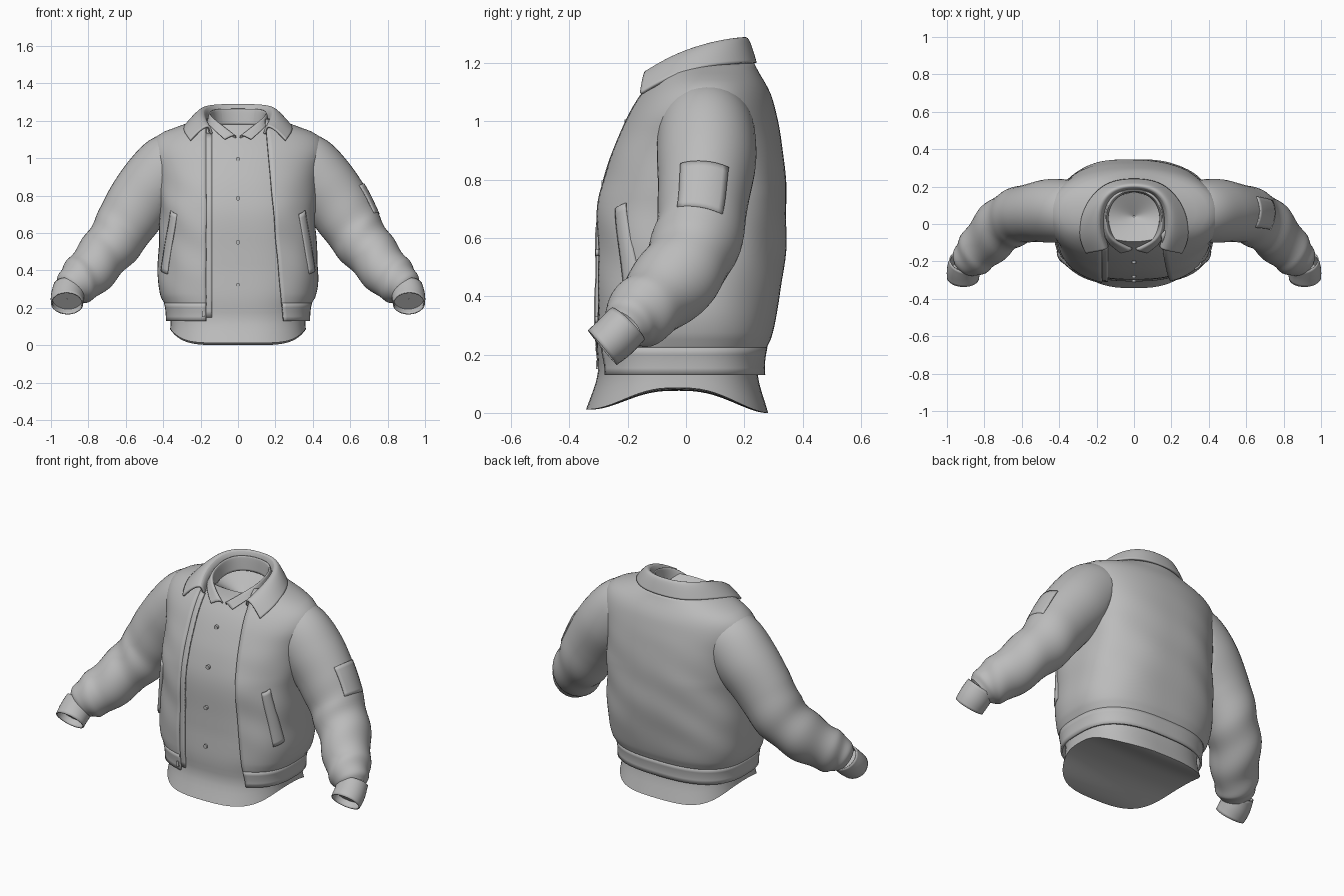
import bpy, bmesh, math
from mathutils import Vector

if "Cube" in bpy.data.objects:
    bpy.data.objects.remove(bpy.data.objects["Cube"])

cloth = bpy.data.materials.new("plain_grey_cloth")
cloth.use_nodes = True
cloth.diffuse_color = (0.5, 0.5, 0.5, 1)
cloth.node_tree.nodes["Principled BSDF"].inputs["Base Color"].default_value = (0.5, 0.5, 0.5, 1)

# Torso outline: height, half width, front y, back y
TORSO = [(0, .39, -.345, .30), (.13, .378, -.308, .264), (.22, .386, -.315, .27),
         (.26, .408, -.318, .288), (.35, .423, -.318, .307), (.5, .418, -.316, .33),
         (.7, .41, -.312, .337), (.85, .42, -.277, .332), (.95, .44, -.238, .32),
         (1.03, .46, -.2, .303), (1.09, .448, -.163, .286), (1.13, .405, -.132, .266),
         (1.165, .315, -.118, .245), (1.21, .19, -.10, .222)]
# Sleeve: step, centre x y z, outward radius, side radius
SLEEVE = [(0, .28, .07, 1.0, .155, .155), (1, .36, .07, .95, .185, .168),
          (2, .45, .07, .86, .183, .17), (3, .54, .06, .745, .172, .157),
          (4, .63, .04, .6, .155, .15), (5, .72, -.02, .48, .14, .145),
          (6, .81, -.12, .375, .13, .125), (7, .872, -.185, .32, .11, .105),
          (8, .902, -.215, .288, .078, .074)]
CUFF = [(0, .902, -.2, .305, .083, .076), (1, .912, -.244, .26, .085, .077),
        (2, .914, -.287, .224, .083, .074)]


def spline(keys, u):
    """Smooth interpolation of key rows; the first column is the parameter."""
    last = len(keys) - 1
    i = max(k for k in range(last) if k == 0 or keys[k][0] <= u)
    a, b = keys[i], keys[i + 1]
    p, q = keys[max(i - 1, 0)], keys[min(i + 2, last)]
    d = b[0] - a[0]
    s = (u - a[0]) / d
    out = []
    for c in range(1, len(a)):
        m0 = (b[c] - p[c]) / (b[0] - p[0]) * d
        m1 = (q[c] - a[c]) / (q[0] - a[0]) * d
        out.append((2*s**3 - 3*s*s + 1) * a[c] + (s**3 - 2*s*s + s) * m0
                   + (3*s*s - 2*s**3) * b[c] + (s**3 - s*s) * m1)
    return out


def power(v, e):
    return math.copysign(abs(v) ** e, v)


def roundness(z):
    return .74 + .24 * min(1, max(0, (z - .75) / .35))


def torso(t, z, off=0.0):
    """Point on the body; t runs from the front centre towards +x."""
    w, yf, yb = spline(TORSO, z)
    e = roundness(z)
    return Vector(((w + off) * power(math.sin(t), e),
                   (yf + yb) / 2 - ((yb - yf) / 2 + off) * power(math.cos(t), e), z))


def angle_at(x, z):
    w = spline(TORSO, z)[0]
    return math.copysign(math.asin(min(1, abs(x) / w) ** (1 / roundness(z))), x)


def tube(keys, u, a, off=0.0):
    """Point on a sleeve-like tube; a = 0 faces outward."""
    x, y, z, rn, rs = spline(keys, u)
    h = .05
    lo, hi = max(u - h, 0), min(u + h, keys[-1][0])
    tan = (Vector(spline(keys, hi)[:3]) - Vector(spline(keys, lo)[:3])).normalized()
    side = Vector((0, 1, 0))
    side = (side - tan * side.dot(tan)).normalized()
    return Vector((x, y, z)) + tan.cross(side) * (rn + off) * math.cos(a) + side * (rs + off) * math.sin(a)


def steps(a, b, n):
    return [a + (b - a) * i / n for i in range(n + 1)]


def finish(ob, thick=0.0, mirror=False, subsurf=0):
    ob.data.materials.append(cloth)
    if mirror:
        ob.modifiers.new("mirror", 'MIRROR')
    if subsurf:
        m = ob.modifiers.new("smooth", 'SUBSURF')
        m.levels = m.render_levels = subsurf
        m.boundary_smooth = 'PRESERVE_CORNERS'
    if thick:
        m = ob.modifiers.new("thickness", 'SOLIDIFY')
        m.thickness, m.offset = thick, 0
    bpy.ops.object.select_all(action='DESELECT')
    ob.select_set(True)
    bpy.context.view_layer.objects.active = ob
    bpy.ops.object.shade_smooth_by_angle(angle=math.radians(40))


def sheet(name, f, us, vs, closed=False, **kw):
    """Grid surface from f(u, v); closed joins the ends of u."""
    bm = bmesh.new()
    if closed:
        us = us[:-1]
    rows = [[bm.verts.new(f(u, v)) for u in us] for v in vs]
    n = len(us)
    for r0, r1 in zip(rows, rows[1:]):
        for i in range(n if closed else n - 1):
            j = (i + 1) % n
            bm.faces.new((r0[i], r0[j], r1[j], r1[i]))
    bmesh.ops.recalc_face_normals(bm, faces=bm.faces)
    me = bpy.data.meshes.new(name)
    bm.to_mesh(me)
    bm.free()
    ob = bpy.data.objects.new(name, me)
    bpy.context.collection.objects.link(ob)
    finish(ob, **kw)


TAU = math.tau


# Shirt with a curved hem, closed inside the neck
def shirt(t, v):
    hem = .006 + .006 * math.cos(t) + .08 * math.sin(t) ** 4
    if v > 1:
        return Vector((0, .04, 1.08)).lerp(torso(t, 1.18, -.03), 2.02 - v)
    z = hem + (1.18 - hem) * v
    belly = max(0, math.cos(t)) ** 6 * max(0, 1 - z / .4)
    return torso(t, z, -.018 + .02 * belly)


def underside(s, t):
    p = shirt(t, 0)
    return Vector((p.x * s, p.y, p.z - .01 * (1 - s * s) * math.sin(t) ** 2))


sheet("shirt", shirt, steps(0, TAU, 80), steps(0, 1, 36) + [1.3, 1.7, 2], closed=True)
sheet("shirt_underside", underside, steps(-1, 1, 12), steps(.02, math.pi - .02, 40))


# Jacket body, open down the front
def open_angle(s, z):
    start = angle_at(.15 + .09 * (1.15 - z), z)
    end = TAU + angle_at(-.17, z)
    return start + (end - start) * s


def jacket(s, z):
    t = open_angle(s, z)
    fade = math.sin(math.pi * min(1, max(0, (z - .22) / .8)))
    fold = .005 * math.sin(5 * t + 9 * z) * math.sin(17 * z + 2 * math.cos(t)) * fade
    return torso(t, z, fold)


sheet("jacket_body", jacket, steps(0, 1, 90), steps(.21, 1.205, 44), thick=.012)
sheet("waistband", lambda s, z: torso(open_angle(s, z), z, .002),
      steps(0, 1, 80), steps(.13, .226, 4), thick=.012)
sheet("zip_placket", lambda x, z: torso(angle_at(x, z), z, -.007),
      steps(-.175, -.142, 3), steps(.15, 1.13, 30), thick=.012)


# Sleeves, clipped just under the jacket surface at the armhole
def sleeve(a, u):
    wrinkle = .005 * math.sin(u * 5 + 2 * math.sin(a + 1)) * max(0, min(1, u - 3.2, 7.8 - u))
    p = tube(SLEEVE, u, a, wrinkle)
    z = min(p.z, 1.2)
    w, yf, yb = spline(TORSO, z)
    n = 2 / roundness(z)
    inside = max(0, 1 - abs((p.y - (yf + yb) / 2) / ((yb - yf) / 2)) ** n)
    p.x = max(p.x, w * inside ** (1 / n) - .012)
    return p


def cuff_lining(a, r):
    middle = Vector(spline(CUFF, 1.3)[:3])
    return middle.lerp(tube(CUFF, 1.3, a), r)


sheet("sleeves", sleeve, steps(0, TAU, 40), steps(0, 8, 64), closed=True, mirror=True)
sheet("cuffs", lambda a, u: tube(CUFF, u, a), steps(0, TAU, 32), steps(0, 2, 8),
      closed=True, mirror=True, thick=.007)
sheet("cuff_linings", cuff_lining, steps(0, TAU, 32), [.01, .5, 1], closed=True, mirror=True)
sheet("left_sleeve_patch", lambda a, u: tube(SLEEVE, u, a, .002),
      steps(-.52, .55, 8), steps(2.88, 3.85, 8), thick=.008)


# Slanted pocket welts
def welt(s, v):
    t = (.80 + .2 * v) * (1 - s) + (.95 + .27 * v) * s
    return torso(t, .70 - .32 * v + .02 * s, .005 + .006 * math.sin(math.pi * s))


sheet("pocket_welts", welt, steps(0, 1, 5), steps(0, 1, 14), mirror=True, thick=.01)


# Folded collars: each row is half of an edge, from back centre to front tip
def collar(name, rows, thick):
    full = [[(-x, y, z) for x, y, z in reversed(r[1:])] + r for r in rows]
    sheet(name, lambda i, j: Vector(full[j][i]), list(range(len(full[0]))),
          list(range(len(full))), thick=thick, subsurf=3)


def blend(a, b, lift):
    return [tuple((p + q) / 2 + d for p, q, d in zip(u, v, (0, 0, lift))) for u, v in zip(a, b)]


stand = [(0, .19, 1.2), (.1, .168, 1.2), (.158, .09, 1.19), (.165, 0, 1.17),
         (.158, -.07, 1.15), (.142, -.12, 1.13)]
fold = [(0, .206, 1.302), (.115, .184, 1.302), (.176, .1, 1.288), (.182, 0, 1.255),
        (.173, -.07, 1.22), (.15, -.135, 1.18)]
edge = [(0, .243, 1.2), (.15, .225, 1.2), (.25, .12, 1.197), (.288, .01, 1.176),
        (.288, -.085, 1.138), (.255, -.155, 1.095)]
collar("jacket_collar", [stand, fold, blend(fold, edge, .015), edge], .012)

stand = [(0, .178, 1.18), (.09, .155, 1.18), (.14, .08, 1.17), (.142, -.01, 1.15),
         (.1, -.085, 1.13), (.01, -.125, 1.1)]
fold = [(0, .184, 1.272), (.1, .16, 1.272), (.148, .085, 1.262), (.15, -.02, 1.238),
        (.115, -.09, 1.21), (.012, -.14, 1.125)]
edge = [(0, .194, 1.23), (.11, .17, 1.23), (.16, .085, 1.22), (.163, -.03, 1.19),
        (.145, -.1, 1.165), (.07, -.155, 1.1)]
collar("shirt_collar", [stand, fold, blend(fold, edge, .004), edge], .007)

# Shirt buttons and zip pull
for i, z in enumerate((.32, .55, .785, .995)):
    bpy.ops.mesh.primitive_cylinder_add(vertices=16, radius=.012, depth=.014,
                                        location=torso(0, z, -.013), rotation=(math.pi / 2, 0, 0))
    button = bpy.context.object
    button.name = "shirt_button_%d" % (i + 1)
    finish(button)
bpy.ops.mesh.primitive_cube_add(size=1, location=torso(angle_at(-.18, .165), .165, .012))
pull = bpy.context.object
pull.name = "zip_pull"
pull.scale = (.014, .01, .03)
finish(pull)
